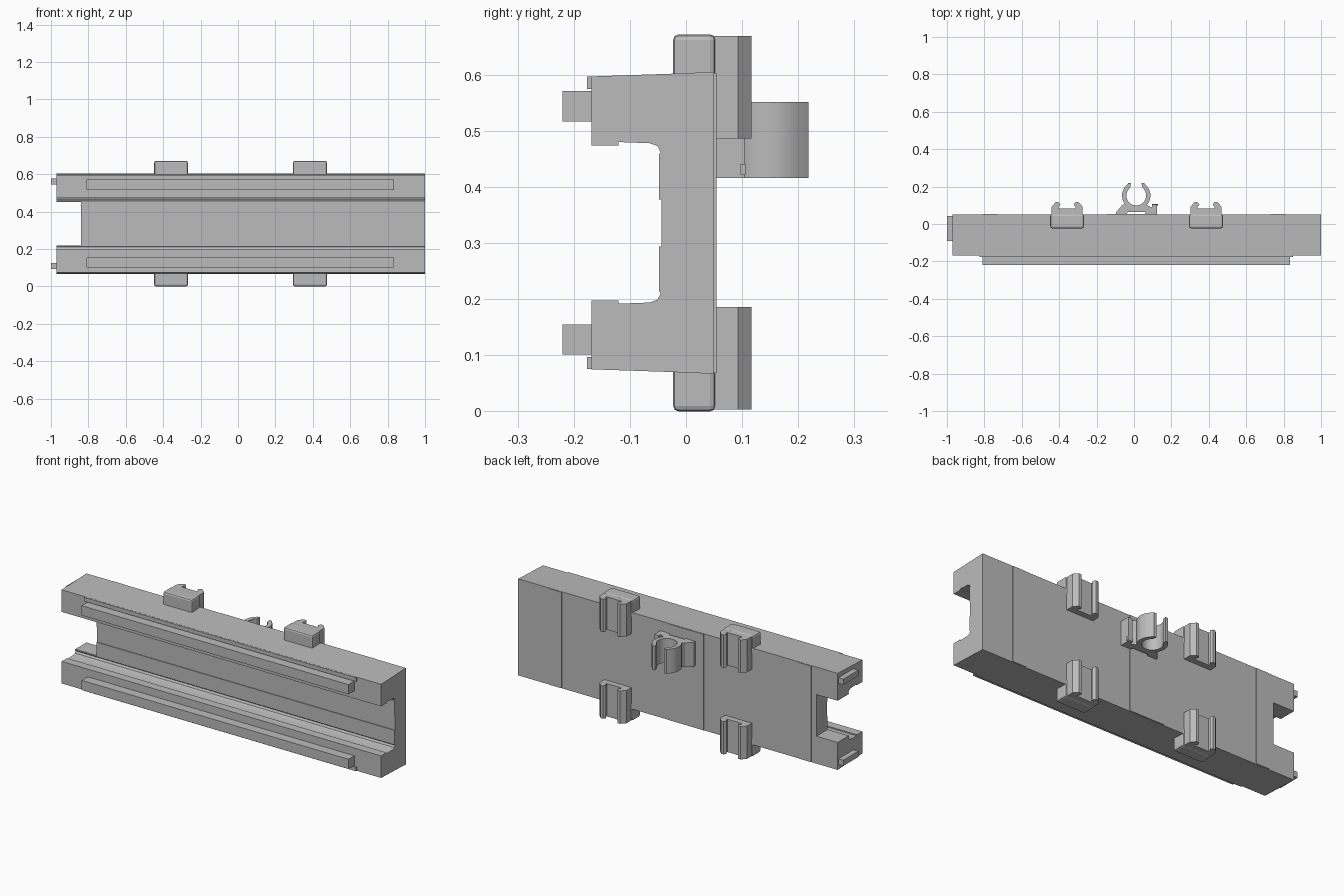
import bpy, bmesh
from math import sin, cos, radians
from mathutils import Vector

cube = bpy.data.objects.get("Cube")
if cube:
    bpy.data.objects.remove(cube)

grey = bpy.data.materials.new("plain grey")
grey.use_nodes = True
COLOR = (0.5, 0.5, 0.5, 1)
grey.diffuse_color = COLOR
grey.node_tree.nodes["Principled BSDF"].inputs["Base Color"].default_value = COLOR

MID = 0.336  # height of the mirror plane


def prism(name, outline, axis, lo, hi, bevel=0):
    """Extrude an outline along x (points are y, z) or along z (points are x, y)."""
    bm = bmesh.new()
    place = (lambda a, b: (lo, a, b)) if axis == "x" else (lambda a, b: (a, b, lo))
    face = bm.faces.new([bm.verts.new(place(a, b)) for a, b in outline])
    ext = bmesh.ops.extrude_face_region(bm, geom=[face])
    verts = [v for v in ext["geom"] if isinstance(v, bmesh.types.BMVert)]
    step = Vector((hi - lo, 0, 0)) if axis == "x" else Vector((0, 0, hi - lo))
    bmesh.ops.translate(bm, verts=verts, vec=step)
    bmesh.ops.recalc_face_normals(bm, faces=bm.faces)
    mesh = bpy.data.meshes.new(name)
    bm.to_mesh(mesh)
    bm.free()
    obj = bpy.data.objects.new(name, mesh)
    bpy.context.collection.objects.link(obj)
    mesh.materials.append(grey)
    if bevel:
        mod = obj.modifiers.new("rounded edges", "BEVEL")
        mod.width, mod.segments = bevel, 2
    return obj


def box(name, x, y, z, bevel=0):
    outline = [(y[0], z[0]), (y[1], z[0]), (y[1], z[1]), (y[0], z[1])]
    return prism(name, outline, "x", x[0], x[1], bevel)


def flip(z):
    return (2 * MID - z[1], 2 * MID - z[0])


# Channel body: upper half of the section, mirrored for the lower half
half = [(0.05, 0.605), (-0.02, 0.602), (-0.168, 0.597), (-0.168, 0.474),
        (-0.12, 0.474), (-0.12, 0.48), (-0.065, 0.478), (-0.051, 0.473),
        (-0.045, 0.462), (-0.048, 0.458), (-0.048, 0.378), (-0.044, 0.378)]
section = half + [(y, 2 * MID - z) for y, z in reversed(half)]
body = prism("channel_body", section, "x", -0.97, 1.0)

# Notch through the web at the right-hand end
cutter = box("notch_cutter", (-1.1, -0.84), (-0.1, 0.2), (0.22, 0.452))
cut = body.modifiers.new("end notch", "BOOLEAN")
cut.operation, cut.solver, cut.object = "DIFFERENCE", "EXACT", cutter
bpy.context.view_layer.update()
graph = bpy.context.evaluated_depsgraph_get()
notched = bpy.data.meshes.new_from_object(body.evaluated_get(graph))
body.modifiers.clear()
body.data = notched
bpy.data.objects.remove(cutter)

# Rails, lips and end pins on both arms
for side, place in (("upper", lambda z: z), ("lower", flip)):
    box(side + "_front_rail", (-0.81, 0.835), (-0.22, -0.16), place((0.517, 0.571)))
    box(side + "_front_lip", (-0.825, 0.85), (-0.176, -0.16), place((0.575, 0.5965)))
    box(side + "_end_pin", (-1.0, -0.96), (-0.09, 0.043), place((0.546, 0.578)))

# Shallow raised strips across the back
for name, x in (("left", (0.73, 0.81)), ("right", (-0.81, -0.73)), ("middle", (-0.145, 0.07))):
    box(name + "_back_strip", x, (0.04, 0.054), (0.0685, 0.6035))

# Four mounting blocks, each with a slotted clip behind it
clip_half = [(0.083, 0.045), (0.083, 0.093), (0.06, 0.117), (0.045, 0.117),
             (0.036, 0.103), (0.046, 0.092), (0.046, 0.082)]
for side, x in (("left", 0.385), ("right", -0.358)):
    outline = [(x + a, b) for a, b in clip_half]
    outline += [(x - a, b) for a, b in reversed(clip_half)]
    for level, place in (("upper", lambda z: z), ("lower", flip)):
        box(f"{level}_{side}_block", (x - 0.09, x + 0.09), (-0.023, 0.053),
            place((0.57, 0.672)), 0.01)
        z = place((0.486, 0.669))
        prism(f"{level}_{side}_clip", outline, "z", z[0], z[1])

# Round cable clip: open ring with flared tips
CX, CY = 0.012, 0.152
Z = (0.416, 0.551)


def arc(radius, start, end, steps=20):
    angles = [radians(start + (end - start) * i / steps) for i in range(steps + 1)]
    return [(CX + radius * cos(a), CY + radius * sin(a)) for a in angles]


ring = arc(0.076, 35, -215) + [(CX - 0.043, 0.218), (CX - 0.028, 0.218)]
ring += arc(0.053, -232, 52) + [(CX + 0.028, 0.218), (CX + 0.043, 0.218)]
prism("round_clip_ring", ring, "z", Z[0], Z[1])

# Clip foot with stepped flanges and a small gap beneath
foot = [(-0.095, 0.045), (-0.04, 0.045), (-0.035, 0.064), (0.06, 0.064),
        (0.065, 0.045), (0.123, 0.045), (0.123, 0.104), (0.098, 0.104),
        (0.094, 0.088), (0.06, 0.094), (-0.045, 0.104), (-0.095, 0.064)]
foot[9:11] = [(0.062, 0.104), (0.04, 0.104), (0.02, 0.098), (0.0, 0.098), (-0.02, 0.104), (-0.06, 0.104)]
prism("round_clip_foot", foot, "z", Z[0], Z[1])
box("round_clip_nub", (0.095, 0.128), (0.096, 0.106), (0.422, 0.441))

# Smooth the curved surfaces while keeping sharp edges
bpy.ops.object.select_all(action="DESELECT")
for obj in bpy.context.collection.objects:
    if obj.type == "MESH" and obj.name.startswith(("round_clip", "channel")):
        obj.select_set(True)
        bpy.context.view_layer.objects.active = obj
bpy.ops.object.shade_smooth_by_angle(angle=radians(25))
